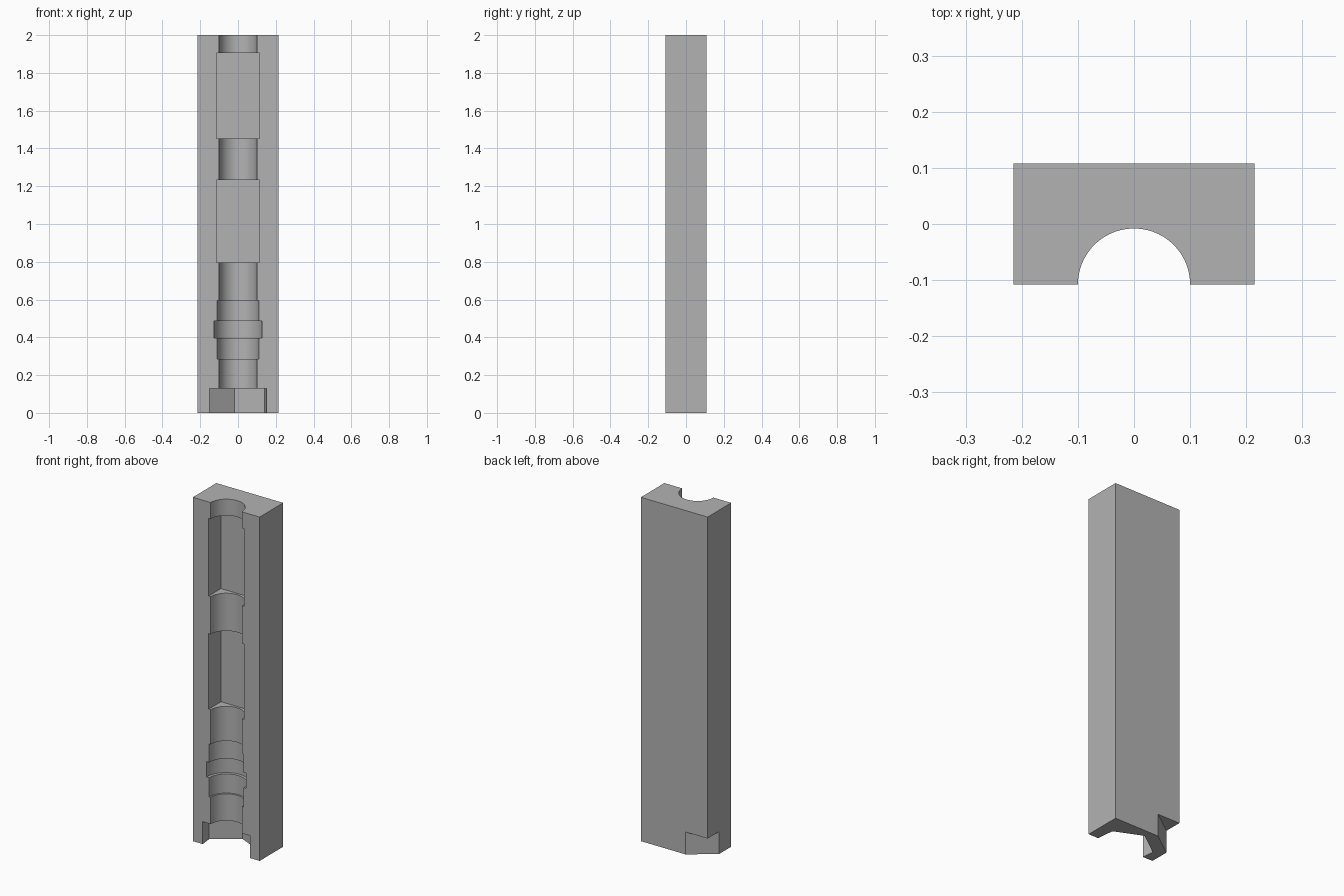
import bpy
import math

cube = bpy.data.objects.get("Cube")
if cube:
    bpy.data.objects.remove(cube, do_unlink=True)

WIDTH, DEPTH, HEIGHT = 0.43, 0.216, 2.0
AXIS_Y = -DEPTH / 2          # the groove axis lies on the front face

grey = bpy.data.materials.new("plain_grey")
grey.use_nodes = True
colour = (0.45, 0.45, 0.45, 1)
grey.diffuse_color = colour
grey.node_tree.nodes["Principled BSDF"].inputs["Base Color"].default_value = colour


def box(name, size, centre, turn=0):
    bpy.ops.mesh.primitive_cube_add(size=1, location=centre, rotation=(0, 0, turn))
    ob = bpy.context.object
    ob.name = name
    ob.scale = size
    bpy.ops.object.transform_apply(location=True, rotation=True, scale=True)
    return ob


def bore(name, radius, low, high, sides=96, turn=0):
    """Prism or cylinder on the groove axis."""
    bpy.ops.mesh.primitive_cylinder_add(
        vertices=sides, radius=radius, depth=high - low,
        location=(0, AXIS_Y, (low + high) / 2), rotation=(0, 0, turn))
    ob = bpy.context.object
    ob.name = name
    bpy.ops.object.transform_apply(location=True, rotation=True, scale=True)
    return ob


# Solid half block
block = box("mould_half", (WIDTH, DEPTH, HEIGHT), (0, 0, HEIGHT / 2))

# Stepped round groove
cutters = [
    bore("main_bore", 0.1, -0.1, HEIGHT + 0.1),
    bore("wide_bore", 0.11, 0.286, 0.594),
    bore("collar_bore", 0.127, 0.397, 0.486),
]

# Square pockets
for low, high in ((0.795, 1.234), (1.453, 1.905)):
    cutters.append(box("square_pocket", (0.226, 0.226, high - low),
                       (0, AXIS_Y, (low + high) / 2)))

# Turned hexagonal pocket at the foot (a vertex sits at 6 degrees off +y)
cutters.append(bore("hex_pocket", 0.174, -0.1, 0.13, 6, math.radians(6)))

# Notch across the back corner, parallel to a hexagon face
angle = math.radians(126)
reach = 0.217 + 0.2
cutters.append(box("corner_notch", (0.4, 0.8, 0.23),
                   (reach * math.cos(angle), AXIS_Y + reach * math.sin(angle), 0.015),
                   angle))

# Cut everything out and bake the result
for cutter in cutters:
    cutter.hide_render = True
    mod = block.modifiers.new(cutter.name, 'BOOLEAN')
    mod.operation = 'DIFFERENCE'
    mod.solver = 'EXACT'
    mod.object = cutter
graph = bpy.context.evaluated_depsgraph_get()
baked = bpy.data.meshes.new_from_object(block.evaluated_get(graph))
block.modifiers.clear()
block.data = baked
for cutter in cutters:
    bpy.data.objects.remove(cutter, do_unlink=True)

baked.materials.clear()
baked.materials.append(grey)

bpy.ops.object.select_all(action='DESELECT')
block.select_set(True)
bpy.context.view_layer.objects.active = block
bpy.ops.object.shade_smooth_by_angle(angle=math.radians(30))
